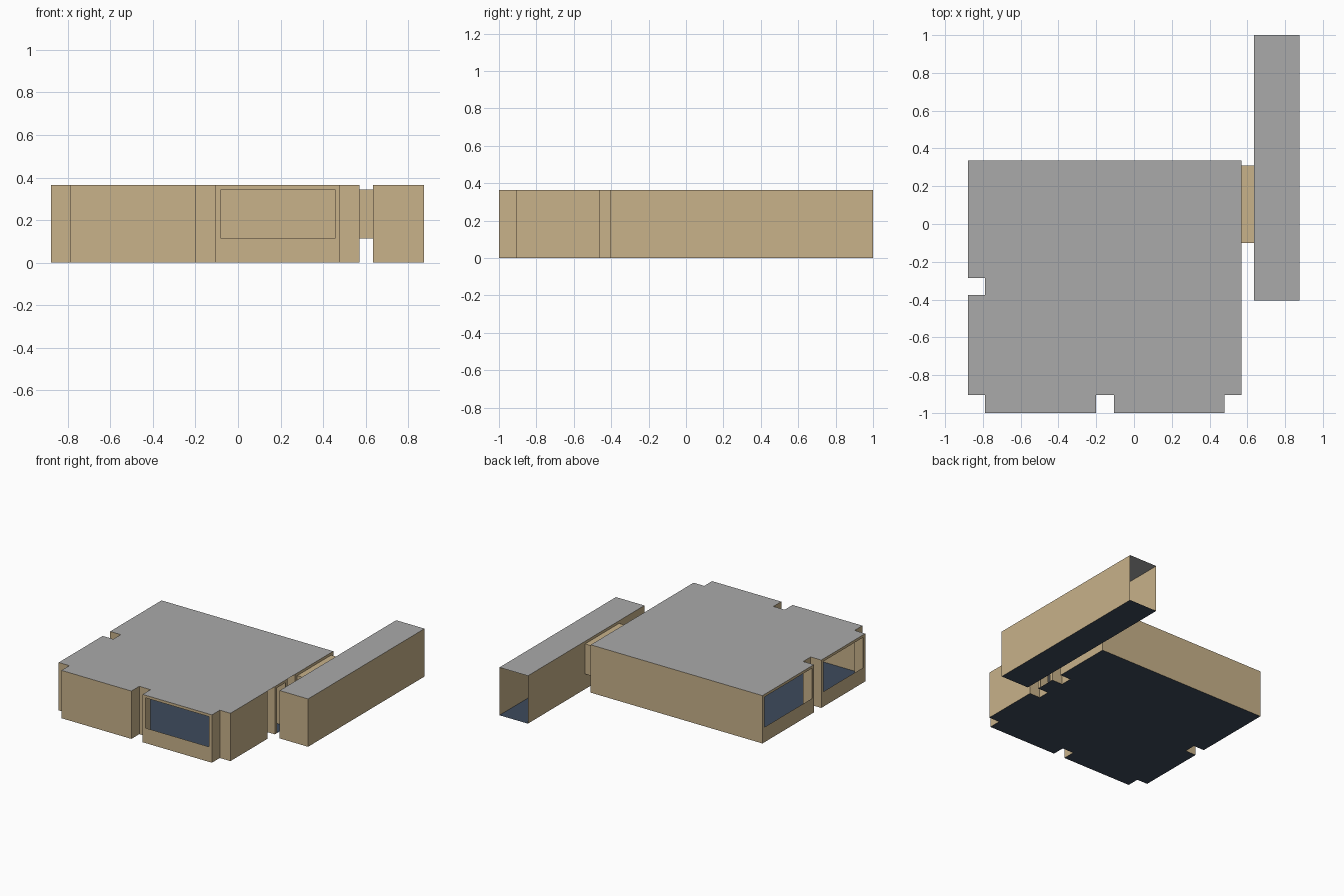
import bpy, bmesh

if "Cube" in bpy.data.objects:
    bpy.data.objects.remove(bpy.data.objects["Cube"])

H = 0.365            # wall height
SILL, HEAD = 0.115, 0.345
INSET = 0.025        # window margin


def material(name, rgb):
    m = bpy.data.materials.new(name)
    m.diffuse_color = (*rgb, 1)
    m.use_nodes = True
    m.node_tree.nodes["Principled BSDF"].inputs["Base Color"].default_value = m.diffuse_color
    return m


TAN = material("tan wall", (0.58, 0.445, 0.254))
GREY = material("grey roof", (0.40, 0.40, 0.40))
NAVY = material("dark blue floor", (0.047, 0.069, 0.107))


def make(name, polys, mat):
    bm = bmesh.new()
    for poly in polys:
        bm.faces.new([bm.verts.new(p) for p in poly])
    bmesh.ops.remove_doubles(bm, verts=bm.verts, dist=0.0005)
    mesh = bpy.data.meshes.new(name)
    bm.to_mesh(mesh)
    bm.free()
    mesh.materials.append(mat)
    obj = bpy.data.objects.new(name, mesh)
    bpy.context.collection.objects.link(obj)
    return obj


def slab(name, outline, z, mat, up):
    # flat sheet from a counter-clockwise plan outline
    pts = outline if up else outline[::-1]
    make(name, [[(x, y, z) for x, y in pts]], mat)


def panel(a, b, hole=None):
    # upright wall from a to b; hole = (start, end, sill, head), in distance along the wall
    length = ((b[0] - a[0]) ** 2 + (b[1] - a[1]) ** 2) ** 0.5

    def quad(s0, s1, z0, z1):
        p, q = [(a[0] + (b[0] - a[0]) * s / length, a[1] + (b[1] - a[1]) * s / length)
                for s in (s0, s1)]
        return [(*p, z0), (*q, z0), (*q, z1), (*p, z1)]

    if not hole:
        return [quad(0, length, 0, H)]
    s0, s1, z0, z1 = hole
    quads = [quad(0, s0, 0, H), quad(s1, length, 0, H), quad(s0, s1, z1, H)]
    if z0 > 0:
        quads.append(quad(s0, s1, 0, z0))
    return quads


def walls(name, outline, holes, skip=()):
    # holes: wall index -> sill height
    polys = []
    for i, a in enumerate(outline):
        if i in skip:
            continue
        b = outline[(i + 1) % len(outline)]
        length = abs(b[0] - a[0]) + abs(b[1] - a[1])
        hole = (INSET, length - INSET, holes[i], HEAD) if i in holes else None
        polys += panel(a, b, hole)
    make(name, polys, TAN)


# main building plan, counter-clockwise from the front left
front = [(-0.79, -1), (-0.20, -1), (-0.20, -0.905), (-0.105, -0.905), (-0.105, -1),
         (0.48, -1), (0.48, -0.905), (0.57, -0.905)]
right = [(0.57, -0.46), (0.48, -0.46), (0.48, -0.37), (0.57, -0.37),
         (0.57, -0.215), (0.48, -0.215), (0.48, -0.125), (0.57, -0.125)]
rear = [(0.57, 0.335), (-0.88, 0.335), (-0.88, -0.285), (-0.79, -0.285),
        (-0.79, -0.375), (-0.88, -0.375), (-0.88, -0.905), (-0.79, -0.905)]
plan = front + right + rear
# windows on the front, right and left, and a doorway on the right
walls("main_walls", plan, {4: SILL, 11: 0, 15: SILL, 17: SILL, 21: SILL})
slab("main_floor", plan, 0, NAVY, False)
slab("main_roof", front + rear, H, GREY, True)

# long side block, open at the rear end
side = [(0.635, -0.405), (0.875, -0.405), (0.875, 1), (0.635, 1)]
walls("side_block_walls", side, {}, skip=(2,))
slab("side_block_floor", side, 0, NAVY, False)
slab("side_block_roof", side, H, GREY, True)

# raised link between the two blocks, an open tube along x
ring = [(-0.10, SILL), (0.31, SILL), (0.31, HEAD), (-0.10, HEAD)]
tube = []
for i, (y0, z0) in enumerate(ring):
    y1, z1 = ring[(i + 1) % 4]
    tube.append([(0.57, y0, z0), (0.57, y1, z1), (0.635, y1, z1), (0.635, y0, z0)])
link = make("link_passage", tube, TAN)
bm = bmesh.new()
bm.from_mesh(link.data)
bmesh.ops.recalc_face_normals(bm, faces=bm.faces)
bm.to_mesh(link.data)
bm.free()
